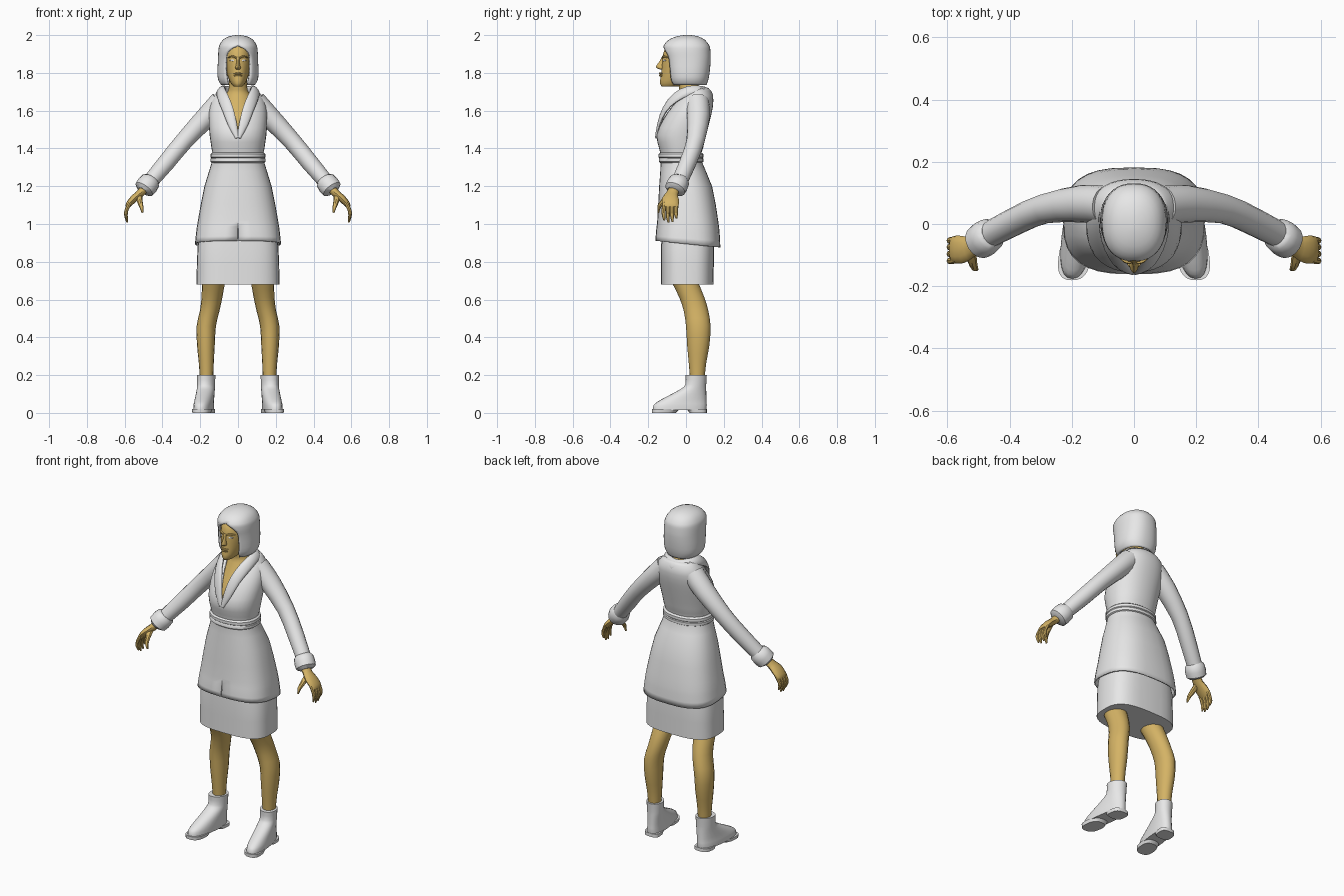
import bpy, bmesh, math
from mathutils import Vector


def material(name, rgb):
    m = bpy.data.materials.new(name)
    m.diffuse_color = (*rgb, 1)
    return m


WHITE = material("white cloth", (0.8, 0.8, 0.8))
SKIN = material("tan skin", (0.66, 0.45, 0.13))


def spline(rows, k):
    """Catmull-Rom interpolation of tuples, k steps per span."""
    out = []
    for i in range(len(rows) - 1):
        a, b, c, d = (rows[max(i - 1, 0)], rows[i], rows[i + 1], rows[min(i + 2, len(rows) - 1)])
        for s in range(k):
            t = s / k
            out.append(tuple(0.5 * (2 * q + (r - p) * t + (2 * p - 5 * q + 4 * r - u) * t * t
                                    + (3 * q - p - 3 * r + u) * t ** 3)
                             for p, q, r, u in zip(a, b, c, d)))
    return out + [rows[-1]]


def skin_rings(name, rings, mat, caps=True, mirror=False, thick=0, angle=40):
    """Join equal-length rings of points (last point repeats or leaves a gap)."""
    bm = bmesh.new()
    rows = [[bm.verts.new(p) for p in ring] for ring in rings]
    for a, b in zip(rows, rows[1:]):
        for i in range(len(a) - 1):
            bm.faces.new((a[i], a[i + 1], b[i + 1], b[i]))
    for row, used in ((rows[0], caps in (True, "bottom")), (rows[-1], caps in (True, "top"))):
        if used:
            bm.faces.new(row[:-1])
    bmesh.ops.remove_doubles(bm, verts=bm.verts, dist=0.0002)
    bmesh.ops.recalc_face_normals(bm, faces=bm.faces)
    me = bpy.data.meshes.new(name)
    bm.to_mesh(me)
    bm.free()
    ob = bpy.data.objects.new(name, me)
    bpy.context.collection.objects.link(ob)
    me.materials.append(mat)
    bpy.ops.object.select_all(action='DESELECT')
    ob.select_set(True)
    bpy.context.view_layer.objects.active = ob
    bpy.ops.object.shade_smooth_by_angle(angle=math.radians(angle))
    if thick:
        m = ob.modifiers.new("thickness", 'SOLIDIFY')
        m.thickness, m.offset = thick, -1
    if mirror:
        ob.modifiers.new("mirror", 'MIRROR')
    return ob


def loft(name, rows, mat, n=24, k=2, warp=None, **kw):
    """Rows: z, centre x, half width, front y, back y, roundness, half width of front gap."""
    rings = []
    for z, cx, hw, yf, yb, e, w in spline(rows, k):
        a0 = math.asin(min(1, max(0, w) / hw) ** (e / 2))
        ring = []
        for i in range(n + 1):
            a = a0 + (2 * math.pi - 2 * a0) * i / n
            s, c = math.sin(a), math.cos(a)
            p = Vector((cx + hw * math.copysign(abs(s) ** (2 / e), s),
                        (yf + yb) / 2 - (yb - yf) / 2 * math.copysign(abs(c) ** (2 / e), c), z))
            ring.append(warp(p) if warp else p)
        rings.append(ring)
    return skin_rings(name, rings, mat, **kw)


def tube(name, rows, mat, ref=None, n=12, k=2, **kw):
    """Rows: x, y, z, side radius, reference-direction radius."""
    pts = spline(rows, k)
    rings = []
    for i, (x, y, z, ru, rv) in enumerate(pts):
        c = Vector((x, y, z))
        t = (Vector(pts[min(i + 1, len(pts) - 1)][:3]) - Vector(pts[max(i - 1, 0)][:3])).normalized()
        v = ref(c) if ref else Vector((0, 1, 0))
        v = (v - t * v.dot(t)).normalized()
        u = t.cross(v)
        rings.append([c + u * ru * math.cos(2 * math.pi * j / n) + v * rv * math.sin(2 * math.pi * j / n)
                      for j in range(n + 1)])
    return skin_rings(name, rings, mat, **kw)


# Coat, with open neckline, hem slit and a hem that drops toward the back
def hem(p):
    p.z -= 0.1 * p.y * max(0, 1 - (p.z - 0.895) / 0.12)
    return p


loft("coat", [
    (0.895, 0, .228, -.162, .182, 2.8, .004), (0.96, 0, .221, -.158, .178, 2.7, .002),
    (1.02, 0, .212, -.152, .170, 2.6, 0), (1.2, 0, .178, -.142, .138, 2.4, 0),
    (1.34, 0, .135, -.133, .080, 2.2, 0), (1.40, 0, .140, -.142, .090, 2.2, 0),
    (1.47, 0, .150, -.156, .107, 2.2, 0), (1.55, 0, .155, -.125, .127, 2.2, .025),
    (1.62, 0, .150, -.080, .142, 2.2, .045), (1.68, 0, .128, -.030, .143, 2.2, .060),
    (1.72, 0, .090, .000, .120, 2, .068)], WHITE, n=32, warp=hem, caps=False, thick=.008)

# Belt
loft("belt", [(1.322, 0, .136, -.134, .08, 2.2, 0), (1.33, 0, .146, -.144, .092, 2.2, 0),
              (1.346, 0, .146, -.144, .092, 2.2, 0), (1.35, 0, .142, -.141, .088, 2.2, 0),
              (1.354, 0, .146, -.146, .092, 2.2, 0), (1.37, 0, .145, -.146, .092, 2.2, 0),
              (1.378, 0, .136, -.136, .082, 2.2, 0)], WHITE, n=32, k=1)

# Rolled collar and lapels, one sweep around the neck
half = [(.004, -.156, 1.455, .010, .008), (.030, -.142, 1.53, .024, .010), (.055, -.110, 1.61, .030, .012),
        (.080, -.055, 1.67, .032, .015), (.092, .015, 1.705, .030, .017), (.072, .085, 1.705, .030, .017)]
path = half + [(0, .118, 1.695, .034, .018)] + [(-r[0], *r[1:]) for r in reversed(half)]
tube("collar", path, WHITE, ref=lambda c: Vector((c.x, c.y - .04, .06)))

# Skirt
loft("skirt", [(.68, 0, .220, -.132, .146, 3, 0), (.78, 0, .218, -.132, .147, 3, 0),
               (.88, 0, .214, -.132, .148, 3, 0), (1.0, 0, .195, -.125, .14, 2.6, 0)], WHITE, n=32, k=1)

# Sleeves and padded cuffs
tube("sleeves", [(.09, .060, 1.645, .062, .062), (.17, .065, 1.563, .056, .060), (.285, .050, 1.44, .048, .048),
                 (.38, .010, 1.325, .046, .045), (.485, -.045, 1.20, .040, .042)], WHITE, n=16, mirror=True)
tube("cuffs", [(.455, -.030, 1.24, .040, .042), (.463, -.034, 1.228, .054, .054),
               (.480, -.046, 1.206, .058, .058), (.497, -.058, 1.184, .055, .056),
               (.504, -.062, 1.174, .036, .038)], WHITE, n=16, k=1, mirror=True)

# Hands
tube("palms", [(.492, -.060, 1.19, .024, .028), (.520, -.074, 1.16, .021, .032), (.550, -.082, 1.135, .020, .044),
               (.578, -.082, 1.105, .016, .044), (.586, -.082, 1.09, .010, .038)], SKIN, mirror=True)
for i, (y, drop) in enumerate([(-.115, .012), (-.093, 0), (-.071, .004), (-.050, .022)]):
    tube(f"fingers_{i + 1}", [(.572, y, 1.112, .011, .012), (.590, y - .003, 1.075, .010, .011),
                              (.593, y - .003, 1.04 + drop / 2, .009, .010),
                              (.586, y, 1.008 + drop, .004, .005)], SKIN, n=8, mirror=True)
tube("thumbs", [(.525, -.085, 1.15, .015, .018), (.520, -.120, 1.12, .014, .015),
                (.512, -.142, 1.092, .010, .011), (.505, -.146, 1.06, .004, .005)],
     SKIN, ref=lambda c: Vector((1, 0, 0)), n=8, mirror=True)

# Bare legs
loft("legs", [(.20, .167, .036, .020, .100, 2, 0), (.27, .168, .040, .014, .108, 2, 0),
              (.36, .170, .047, .006, .124, 2, 0), (.46, .168, .051, .000, .130, 2, 0),
              (.54, .150, .052, -.012, .118, 2, 0), (.61, .138, .055, -.035, .098, 2, 0),
              (.69, .130, .061, -.075, .065, 2, 0)], SKIN, n=16, mirror=True)


# Ankle boots with toes turned out, separate sole and heel
def toe_out(p):
    p.x -= 0.12 * (p.y - .05)
    return p


loft("boots", [(.015, .172, .050, -.176, .108, 2.5, 0), (.04, .172, .050, -.172, .110, 2.4, 0),
               (.06, .171, .049, -.150, .109, 2.3, 0), (.09, .170, .048, -.095, .108, 2.2, 0),
               (.125, .169, .047, -.030, .107, 2.1, 0), (.15, .169, .047, -.004, .107, 2, 0),
               (.20, .169, .049, -.002, .110, 2, 0)], WHITE, warp=toe_out, mirror=True)
loft("boot_soles", [(0, .172, .048, -.180, -.055, 2.6, 0), (.02, .172, .052, -.181, -.035, 2.6, 0)],
     WHITE, k=1, warp=toe_out, mirror=True)
loft("boot_heels", [(0, .172, .047, .018, .110, 3, 0), (.02, .172, .049, .005, .110, 3, 0)],
     WHITE, k=1, warp=toe_out, mirror=True)

# Neck and chest
loft("neck", [(1.44, 0, .090, -.135, .05, 2, 0), (1.48, 0, .095, -.138, .06, 2, 0),
              (1.55, 0, .100, -.114, .08, 2, 0), (1.62, 0, .090, -.074, .10, 2, 0),
              (1.68, 0, .070, -.042, .09, 2, 0), (1.71, 0, .050, -.035, .07, 2, 0),
              (1.78, 0, .046, -.050, .06, 2, 0)], SKIN)

# Head
loft("head", [(1.728, 0, .022, -.128, -.03, 2, 0), (1.745, 0, .038, -.138, .02, 2, 0),
              (1.785, 0, .055, -.133, .06, 2, 0), (1.83, 0, .064, -.128, .08, 2.1, 0),
              (1.88, 0, .069, -.125, .09, 2.1, 0), (1.93, 0, .067, -.110, .09, 2, 0),
              (1.97, 0, .045, -.065, .06, 2, 0)], SKIN)

# Facial features
loft("nose", [(1.818, 0, .010, -.138, -.11, 2, 0), (1.826, 0, .015, -.155, -.11, 1.7, 0),
              (1.836, 0, .012, -.158, -.11, 1.7, 0), (1.86, 0, .008, -.141, -.11, 1.7, 0),
              (1.885, 0, .008, -.127, -.11, 2, 0)], SKIN, n=12)
for name, z, r, y in (("upper_lip", 1.796, .005, -.136), ("lower_lip", 1.785, .006, -.135)):
    tube(name, [(-.022, y + .012, z, .002, .003), (-.009, y, z + .001, r, .006),
                (.009, y, z + .001, r, .006), (.022, y + .012, z, .002, .003)], SKIN, n=8)
tube("brows", [(.010, -.124, 1.880, .004, .005), (.028, -.119, 1.887, .006, .007),
               (.052, -.099, 1.882, .003, .004)], SKIN, n=8, mirror=True)
tube("eyes", [(.017, -.118, 1.864, .001, .003), (.024, -.118, 1.866, .005, .004),
              (.033, -.114, 1.867, .005, .004), (.043, -.106, 1.865, .001, .003)], WHITE, n=8, mirror=True)

# Chin-length hair, parted around the face
loft("hair", [(1.735, 0, .088, -.080, .108, 2.3, .054), (1.76, 0, .104, -.092, .117, 2.3, .059),
              (1.80, 0, .109, -.100, .125, 2.3, .065), (1.87, 0, .106, -.110, .131, 2.3, .066),
              (1.905, 0, .105, -.118, .130, 2.3, .058), (1.93, 0, .103, -.120, .128, 2.3, .030),
              (1.948, 0, .098, -.117, .122, 2.3, 0), (1.975, 0, .080, -.092, .100, 2.2, 0),
              (1.993, 0, .048, -.050, .065, 2, 0), (2.0, 0, .012, -.010, .025, 2, 0)],
     WHITE, n=32, caps="top", thick=.012)
